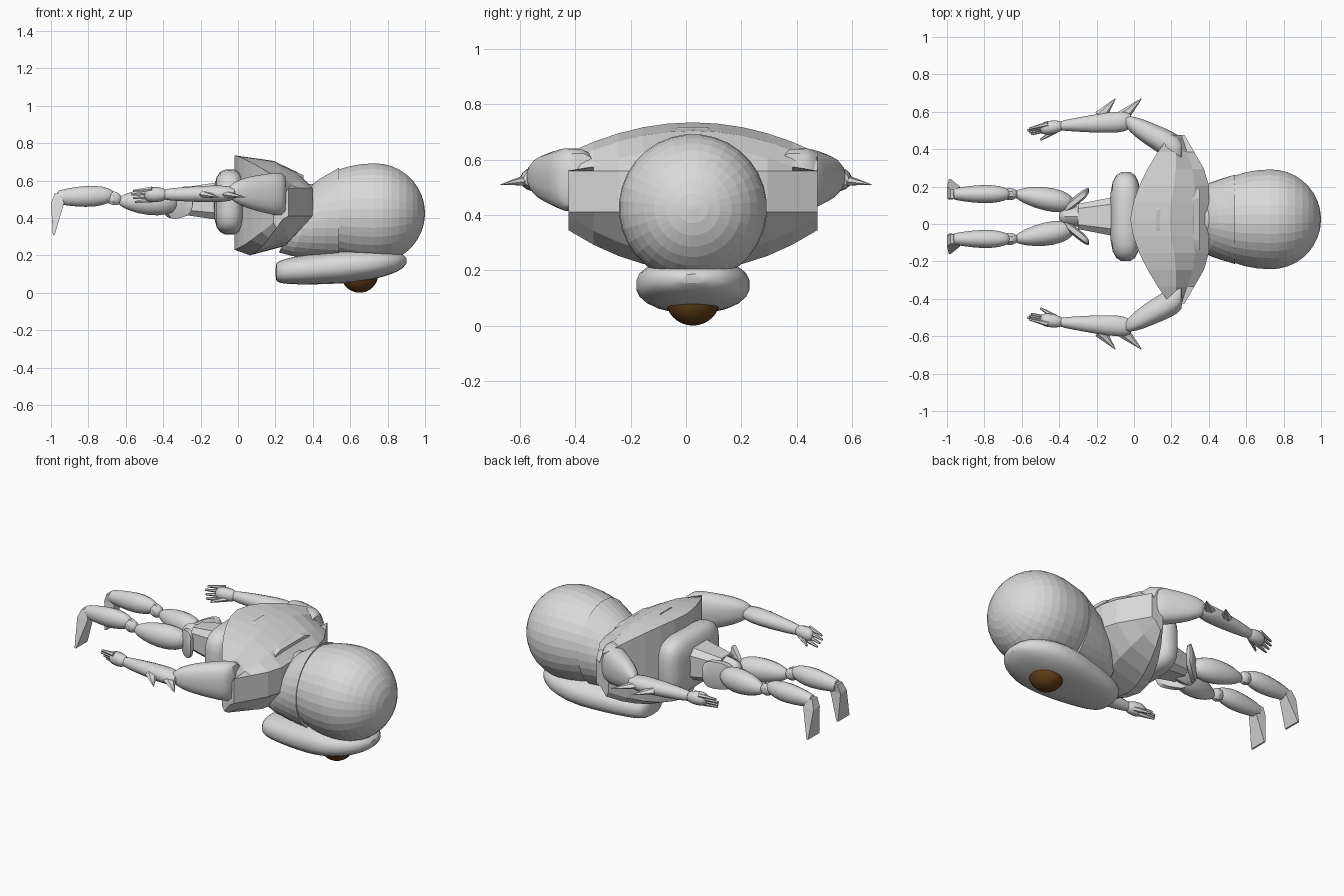
import bpy, bmesh, math
from mathutils import Vector

cube = bpy.data.objects.get("Cube")
if cube:
    bpy.data.objects.remove(cube, do_unlink=True)


def material(name, red, green, blue):
    mat = bpy.data.materials.new(name)
    mat.use_nodes = True
    colour = (red, green, blue, 1)
    mat.diffuse_color = colour
    mat.node_tree.nodes["Principled BSDF"].inputs["Base Color"].default_value = colour
    return mat


GREY = material("pale_grey", 0.7, 0.7, 0.7)
BROWN = material("dark_brown", 0.12, 0.05, 0.01)
MID = 0.025   # centre line of head and torso
HIP = 0.04    # centre line of hips and legs


def finish(name, bm, smooth=False, mat=GREY):
    bmesh.ops.recalc_face_normals(bm, faces=bm.faces)
    mesh = bpy.data.meshes.new(name)
    bm.to_mesh(mesh)
    bm.free()
    mesh.materials.append(mat)
    part = bpy.data.objects.new(name, mesh)
    bpy.context.collection.objects.link(part)
    if smooth:
        bpy.ops.object.select_all(action="DESELECT")
        part.select_set(True)
        bpy.context.view_layer.objects.active = part
        bpy.ops.object.shade_smooth_by_angle(angle=math.radians(40))


def skin(name, rings, smooth=False):
    """Join rings of points into a closed, capped surface."""
    bm = bmesh.new()
    rows = [[bm.verts.new(point) for point in ring] for ring in rings]
    count = len(rows[0])
    for lower, upper in zip(rows, rows[1:]):
        for i in range(count):
            j = (i + 1) % count
            bm.faces.new((lower[i], lower[j], upper[j], upper[i]))
    bm.faces.new(rows[0])
    bm.faces.new(rows[-1])
    finish(name, bm, smooth)


def mix(start, end, t):
    return start + (end - start) * t


def oval(centre, width, height, sides=16, power=2, lean=0):
    """Superellipse ring facing along x; lean shears it along x by height."""
    ring = []
    for i in range(sides):
        angle = math.tau * (i + 0.5) / sides
        c, s = math.cos(angle), math.sin(angle)
        across = math.copysign(abs(c) ** (2 / power), c) * width
        rise = math.copysign(abs(s) ** (2 / power), s) * height
        ring.append(Vector(centre) + Vector((lean * rise, across, rise)))
    return ring


def limb(name, start, end, start_size, end_size, bulge=0.0, soft=(3, 3),
         sides=16, power=2, steps=10, smooth=True):
    """Tapered tube: bulge swells the middle, soft sets how blunt each end is."""
    rings = []
    for i in range(steps + 1):
        t = (1 - math.cos(math.pi * i / steps)) / 2
        scale = 1 + bulge * math.sin(math.pi * t)
        if soft:
            k = soft[0] if t < 0.5 else soft[1]
            scale *= max(0.2, (1 - abs(2 * t - 1) ** k) ** (1 / k))
        width, height = Vector(start_size).lerp(Vector(end_size), t) * scale
        rings.append(oval(Vector(start).lerp(Vector(end), t), width, height, sides, power))
    skin(name, rings, smooth)


def spike(name, base, tip, radius, tip_radius=0.002, flat=1.0, sides=6):
    base, tip = Vector(base), Vector(tip)
    direction = (tip - base).normalized()
    side = direction.cross(Vector((0, 0, 1))).normalized()
    up = side.cross(direction)
    angles = [math.tau * i / sides for i in range(sides)]
    skin(name, [[centre + size * (side * math.cos(a) + up * flat * math.sin(a)) for a in angles]
                for centre, size in ((base, radius), (tip, tip_radius))])


# Head dome: a faceted ball drawn out towards the neck
RADIUS = 0.268
dome = []
for i in range(13):
    angle = math.radians(mix(120, 2, i / 12))
    reach = RADIUS * math.cos(angle)
    x = 1 - RADIUS + reach * (1.5 if reach < 0 else 1)
    size = RADIUS * math.sin(angle)
    dome.append(oval((x, MID, 0.425), size, size, sides=32))
skin("head_dome", dome)

# Hood with a leaning open edge, and the neck inside it
hood = []
for i in range(5):
    t = i / 4
    grow = t ** 0.7
    hood.append(oval((mix(0.31, 0.54, t), MID, mix(0.4, 0.42, t)),
                     mix(0.14, 0.24, grow), mix(0.185, 0.25, grow), sides=32, lean=(1 - t) / 2))
skin("hood", hood)
limb("neck", (0.28, MID, 0.46), (0.45, MID, 0.46), (0.13, 0.13), (0.12, 0.12), soft=None, steps=2)

# Mask under the head, with its lens
limb("mask", (0.2, MID, 0.11), (0.9, MID, 0.17), (0.12, 0.065), (0.2, 0.08),
     bulge=0.25, soft=(7, 2.5), sides=24, power=2.4, steps=18)
bm = bmesh.new()
bmesh.ops.create_uvsphere(bm, u_segments=24, v_segments=16, radius=0.1)
bmesh.ops.translate(bm, verts=bm.verts, vec=(0.65, MID, 0.1))
finish("lens", bm, smooth=True, mat=BROWN)

# Chest shell: angular profiles narrowing towards each shoulder
shell = []
for i in range(-5, 6):
    t = abs(i) / 5
    y = MID + 0.09 * i
    back_edge = mix(-0.02, 0.19, t ** 1.6)
    neck_edge = mix(0.4, 0.27, max(0, 2 * t - 1))
    top = mix(0.735, 0.625, t * t)
    low = mix(0.2, 0.345, t * t)
    profile = ((0, top), (0.5, top - 0.03), (0.8, top - 0.09), (1, 0.56),
               (1, 0.41), (0.65, low + 0.05), (0.2, low), (0, low + 0.03))
    shell.append([(mix(back_edge, neck_edge, along), y, z) for along, z in profile])
skin("chest_shell", shell)

# Raised panel at the upper back
limb("upper_back_panel", (0.12, MID, 0.69), (0.35, MID, 0.58), (0.07, 0.03), (0.17, 0.05),
     soft=None, sides=8, power=5, steps=2, smooth=False)

# Waist cushion, tapered belly and pelvis
limb("waist", (-0.13, HIP, 0.485), (0.04, HIP, 0.485), (0.24, 0.175), (0.24, 0.175),
     soft=(3, 3), sides=24, power=4)
limb("belly", (-0.3, HIP, 0.49), (-0.1, HIP, 0.49), (0.07, 0.075), (0.11, 0.105),
     soft=None, sides=8, power=4, steps=1, smooth=False)
limb("pelvis", (-0.4, HIP, 0.47), (-0.24, HIP, 0.49), (0.05, 0.08), (0.06, 0.08), sides=10)

for side, sign in (("front", -1), ("back", 1)):

    def place(x, y, z, centre=0):
        """Put a point on this side of the body."""
        return (x, centre + sign * y, z)

    def leg(name, start, end, start_size, end_size, **shape):
        limb(f"{side}_{name}", place(*start, HIP), place(*end, HIP), start_size, end_size, **shape)

    def arm(name, start, end, start_size, end_size, **shape):
        limb(f"{side}_{name}", place(*start), place(*end), start_size, end_size, **shape)

    # Hip guard and leg
    leg("hip_guard", (-0.38, 0.03, 0.46), (-0.24, 0.14, 0.5), (0.03, 0.08), (0.03, 0.09),
        sides=8, power=3)
    leg("thigh", (-0.64, 0.12, 0.49), (-0.32, 0.07, 0.48), (0.035, 0.04), (0.055, 0.06), bulge=0.4)
    leg("knee", (-0.71, 0.12, 0.51), (-0.62, 0.12, 0.5), (0.035, 0.04), (0.035, 0.04),
        soft=(2, 2), sides=8)
    leg("calf", (-0.97, 0.12, 0.51), (-0.66, 0.12, 0.52), (0.03, 0.036), (0.04, 0.045),
        bulge=0.4, soft=(12, 3))

    # Flared foot hanging from the ankle
    foot = []
    for z, heel, toe, out, half in ((0.53, -0.98, -0.95, 0.12, 0.025),
                                    (0.48, -1, -0.93, 0.13, 0.03),
                                    (0.31, -0.99, -0.98, 0.145, 0.055)):
        corners = ((heel, -half), (toe, -half), (toe, half), (heel, half))
        foot.append([place(x, out + shift, z, HIP) for x, shift in corners])
    skin(f"{side}_foot", foot)

    # Arm
    arm("upper_arm", (-0.05, 0.55, 0.54), (0.26, 0.385, 0.525), (0.05, 0.06), (0.085, 0.125),
        bulge=0.05, soft=(3, 6), power=2.5)
    arm("forearm", (-0.4, 0.525, 0.525), (-0.01, 0.55, 0.53), (0.026, 0.03), (0.06, 0.045),
        bulge=0.15, soft=(9, 4))
    arm("palm", (-0.5, 0.51, 0.525), (-0.37, 0.525, 0.525), (0.04, 0.042), (0.035, 0.038),
        soft=(3, 2), sides=10)
    for i in range(4):
        spread = 0.01 * i
        spike(f"{side}_finger_{i + 1}", place(-0.46, 0.535 - spread, 0.555 - 2 * spread),
              place(-0.57 + abs(spread - 0.01), 0.51 - spread, 0.545 - 2 * spread),
              radius=0.014, tip_radius=0.006)
    spike(f"{side}_thumb", place(-0.42, 0.5, 0.51), place(-0.5, 0.45, 0.49),
          radius=0.016, tip_radius=0.006)

    # Blades along the forearm
    for name, base, tip in (("inner_blade", -0.18, -0.1), ("outer_blade", -0.06, 0.04)):
        spike(f"{side}_{name}", place(base, 0.575, 0.525), place(tip, 0.67, 0.51),
              radius=0.035, flat=0.6)
